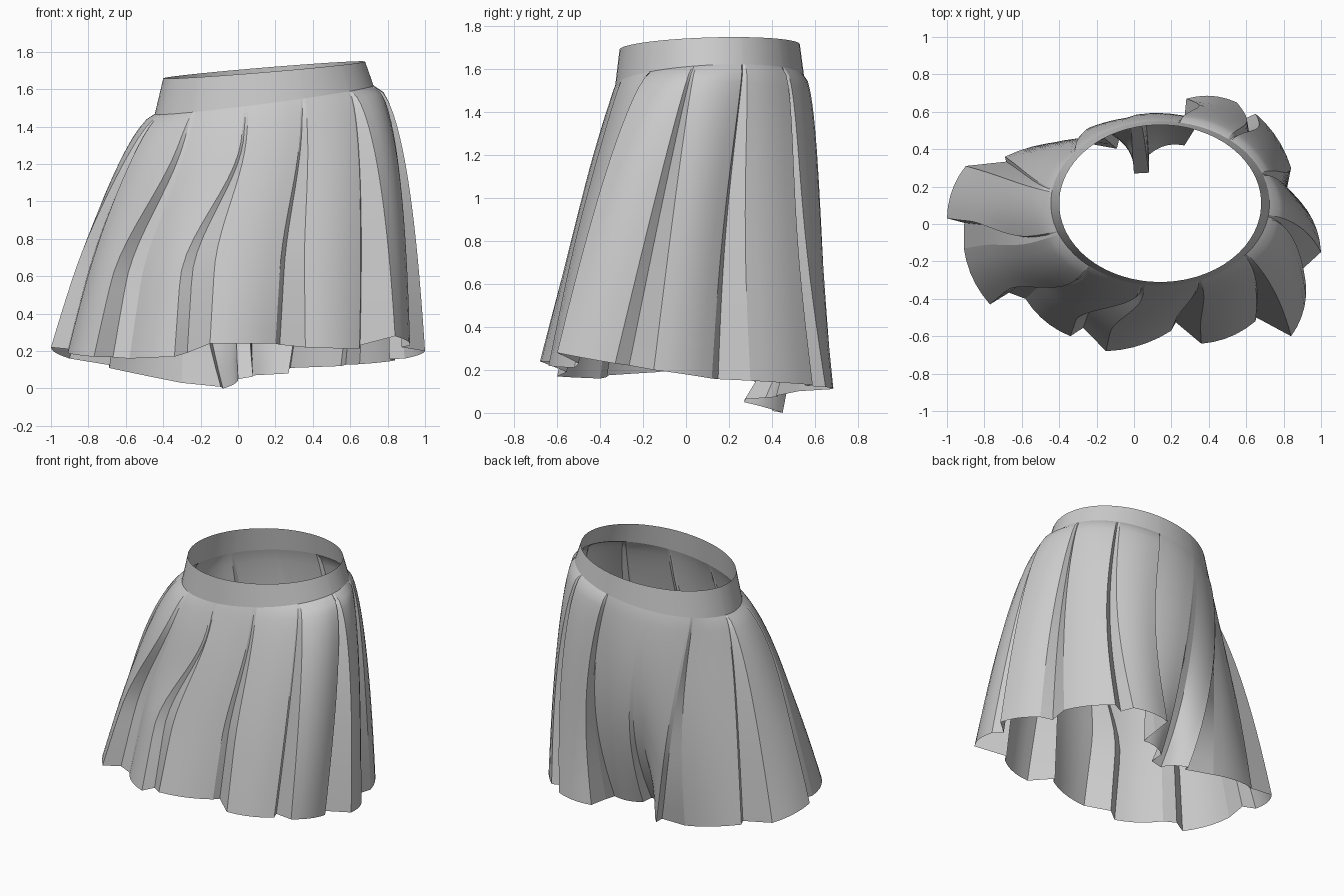
import bpy, bmesh, math
from mathutils import Vector

if "Cube" in bpy.data.objects:
    bpy.data.objects.remove(bpy.data.objects["Cube"])

cloth = bpy.data.materials.new("grey_cloth")
cloth.use_nodes = True
grey = (0.6, 0.6, 0.6, 1)
cloth.diffuse_color = grey
cloth.node_tree.nodes["Principled BSDF"].inputs["Base Color"].default_value = grey

# Hem corners of each pleat: leading fold, trailing fold
HEM = [
    ((-.15, -.68, .24), (.2, -.57, .24)),
    ((.36, -.64, .22), (.65, -.52, .21)),
    ((.84, -.6, .28), (.92, -.33, .23)),
    ((1, -.15, .2), (.89, .12, .16)),
    ((.84, .3, .15), (.65, .59, .13)),
    ((.55, .65, .12), (.28, .67, .11)),
    ((.27, .42, .08), (.08, .37, .07)),
    ((0, .27, .05), (-.08, .45, 0)),
    ((-.3, .44, .03), (-.69, .36, .11)),
    ((-.9, .31, .16), (-1, .03, .22)),
    ((-.91, -.13, .19), (-.77, -.43, .17)),
    ((-.58, -.4, .16), (-.34, -.6, .17)),
]
STEP = math.tau / len(HEM)
START = math.radians(-98)
ROWS, SPLIT = 18, 5


def waist(angle, rx, ry):
    return Vector((.14 + rx * math.cos(angle), .11 + ry * math.sin(angle), 0))


def pleat_line(angle):
    p = waist(angle, .585, .44)
    p.z = 1.52 + .13 * p.x + .05 * p.y
    return p


def rim(angle):
    p = waist(angle, .54, .42)
    p.z = 1.7 + .083 * (p.x - .14) + .03 * p.y
    return p


def smoothstep(a, b, t):
    t = min(1, max(0, (t - a) / (b - a)))
    return t * t * (3 - 2 * t)


def drape(angle, hem, t):
    """Point on the cloth, from the waistband (t = 0) to the hem (t = 1)."""
    top = pleat_line(angle)
    nx, ny = math.cos(angle), math.sin(angle)
    out, along = Vector((nx, ny, 0)), Vector((-ny, nx, 0))
    drop = hem - top
    # Flare away from the body; tucked pleats only turn in near the hem
    tucked = drop.dot(out) < 0
    power = nx * nx * (.55 - .1 * nx) + ny * ny * (.7 - .25 * ny)
    flare = drop.dot(out) * t ** (3 if tucked else power)
    flare += (.04 if tucked else .01) * math.sin(math.pi * t ** .7)
    # Sideways swing of the folds
    sway = max(0, -ny) * min(1, max(0, .7 - nx))
    swing = drop.dot(along) * (t + (smoothstep(.12, .7, t) - t) * sway)
    swing -= .08 * max(0, ny) * math.sin(math.pi * t)
    return top + out * flare + along * swing + Vector((0, 0, drop.z * t))


def make_sheet(name, rings, sharp_columns=()):
    """Closed tube of quads through equal rings of points."""
    bm = bmesh.new()
    grid = [[bm.verts.new(p) for p in ring] for ring in rings]
    n = len(grid[0])
    for upper, lower in zip(grid, grid[1:]):
        for i in range(n):
            j = (i + 1) % n
            bm.faces.new((upper[i], lower[i], lower[j], upper[j]))
    for f in bm.faces:
        f.smooth = True
    for upper, lower in zip(grid, grid[1:]):
        for i in sharp_columns:
            bm.edges.get((upper[i], lower[i])).smooth = False
    mesh = bpy.data.meshes.new(name)
    bm.to_mesh(mesh)
    bm.free()
    mesh.materials.append(cloth)
    obj = bpy.data.objects.new(name, mesh)
    bpy.context.collection.objects.link(obj)


# Columns of the pleats: a curved panel, then a recessed underfold
columns, folds = [], []
for k, (lead, trail) in enumerate(HEM):
    a, b = Vector(lead), Vector(trail)
    following = Vector(HEM[(k + 1) % len(HEM)][0])
    base = START + k * STEP
    side = Vector((b.y - a.y, a.x - b.x, 0)).normalized()
    folds += [len(columns), len(columns) + SPLIT, len(columns) + SPLIT + 1]
    for s in range(SPLIT + 1):
        u = s / SPLIT
        hem = a.lerp(b, u) + side * .1 * u * (1 - u)
        columns.append((base + STEP * .92 * u, hem))
    angle = base + STEP * .95
    inward = Vector((math.cos(angle), math.sin(angle), 0)) * .07
    columns.append((angle, b.lerp(following, .3) - inward))

make_sheet("pleated_skirt",
           [[drape(a, h, (r / ROWS) ** 1.3) for a, h in columns]
            for r in range(ROWS + 1)], folds)

# Waistband, flaring evenly into the pleats
make_sheet("waistband",
           [[rim(a).lerp(pleat_line(a), r / 4) for a, _ in columns]
            for r in range(5)])
